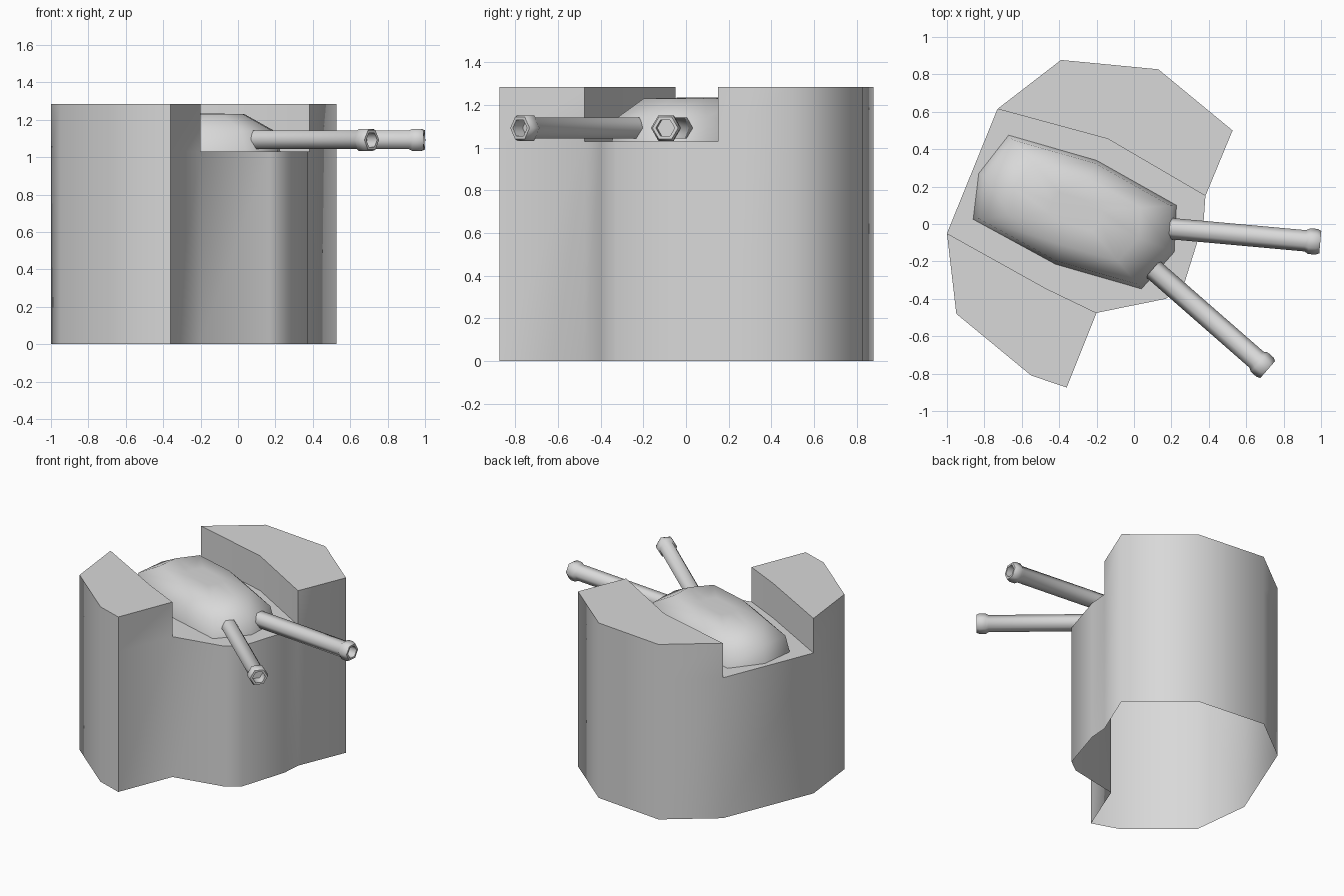
import bpy, bmesh, math
from mathutils import Vector

if "Cube" in bpy.data.objects:
    bpy.data.objects.remove(bpy.data.objects["Cube"])

grey = bpy.data.materials.new("plain_grey")
grey.diffuse_color = (0.69, 0.69, 0.69, 1)
grey.use_nodes = True
grey.node_tree.nodes["Principled BSDF"].inputs["Base Color"].default_value = grey.diffuse_color


def finish(bm, name, angle):
    bmesh.ops.recalc_face_normals(bm, faces=bm.faces)
    mesh = bpy.data.meshes.new(name)
    bm.to_mesh(mesh)
    bm.free()
    mesh.materials.append(grey)
    ob = bpy.data.objects.new(name, mesh)
    bpy.context.collection.objects.link(ob)
    bpy.ops.object.select_all(action='DESELECT')
    ob.select_set(True)
    bpy.context.view_layer.objects.active = ob
    bpy.ops.object.shade_smooth_by_angle(angle=math.radians(angle))
    return ob


def loft(bm, rings, cap_start=True):
    """Skin a list of equal-length point rings and cap the ends."""
    rows = [[bm.verts.new(p) for p in ring] for ring in rings]
    n = len(rows[0])
    for a, b in zip(rows, rows[1:]):
        for i in range(n):
            bm.faces.new((a[i], a[(i + 1) % n], b[(i + 1) % n], b[i]))
    if cap_start:
        bm.faces.new(rows[0][::-1])
    bm.faces.new(rows[-1])


# Base block, hollow and open underneath: back wall, channel and front wall
FLOOR, TOP = 1.03, 1.284
back_wall = [(0.382, 0.15), (0.527, 0.50), (0.13, 0.827), (-0.39, 0.877), (-0.73, 0.615)]
front_wall = [(-1.0, -0.05), (-0.95, -0.48), (-0.55, -0.81), (-0.36, -0.874), (-0.20, -0.475)]
nose = [(0.17, -0.40), (0.265, -0.33), (0.372, 0.01)]
back_mid, front_mid = (-0.14, 0.455), (-0.47, -0.345)

bm = bmesh.new()
cache = {}


def vert(p, z):
    key = (p, z)
    if key not in cache:
        cache[key] = bm.verts.new((p[0], p[1], z))
    return cache[key]


def quad(a, b, z0, z1):
    bm.faces.new((vert(a, z0), vert(b, z0), vert(b, z1), vert(a, z1)))


outline = back_wall + front_wall + nose
for a, b in zip(outline, outline[1:] + outline[:1]):
    quad(a, b, 0, FLOOR)
bm.faces.new([vert(p, FLOOR) for p in
              [back_wall[-1], front_wall[0], front_mid, front_wall[-1]] + nose + [back_wall[0], back_mid]])
for wall, mid in ((back_wall, back_mid), (front_wall, front_mid)):
    ring = wall + [mid]
    for a, b in zip(ring, ring[1:] + ring[:1]):
        quad(a, b, FLOOR, TOP)
    bm.faces.new([vert(p, TOP) for p in ring])
finish(bm, "base_block", 80)

# Low rounded housing lying in the channel, open where it meets the floor
foot = [(-0.86, 0.025), (-0.42, -0.215), (0.04, -0.347), (0.215, -0.15), (0.227, 0.10),
        (-0.20, 0.34), (-0.67, 0.475), (-0.83, 0.27)]
cx, cy = -0.31, 0.066
bm = bmesh.new()
loft(bm, [[(cx + (x - cx) * s, cy + (y - cy) * s, z) for x, y in foot]
          for s, z in ((1, FLOOR), (0.94, 1.14), (0.64, 1.23), (0.25, 1.234))], cap_start=False)
finish(bm, "housing", 75)


# Six-sided barrels with a flared, hollow muzzle
def barrel(name, start, end):
    a, b = Vector((*start, 1.092)), Vector((*end, 1.092))
    d = (b - a).normalized()
    up = Vector((0, 0, 1))
    side = d.cross(up)
    length = (b - a).length
    profile = [(0, 0.057), (length - 0.08, 0.057), (length - 0.06, 0.069), (length - 0.02, 0.069),
               (length, 0.06), (length, 0.044), (length - 0.07, 0.044)]
    rings = [[a + d * t + (side * math.cos(k * math.pi / 3) + up * math.sin(k * math.pi / 3)) * r
              for k in range(6)] for t, r in profile]
    bm = bmesh.new()
    loft(bm, rings)
    finish(bm, name, 65)


barrel("side_barrel", (0.19, -0.024), (0.996, -0.097))
barrel("front_barrel", (0.10, -0.24), (0.715, -0.778))
